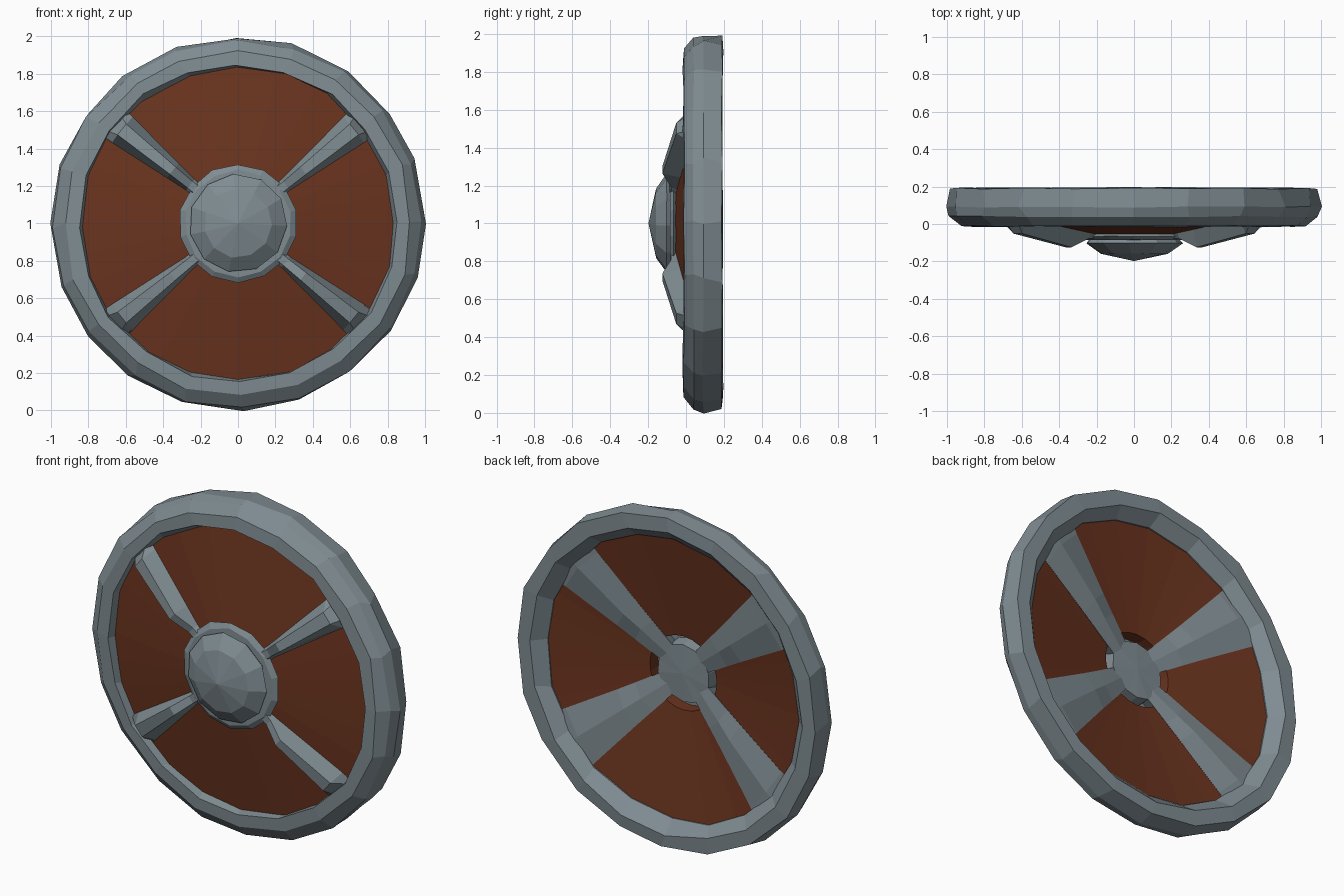
import bpy, bmesh, math, random

random.seed(4)
if "Cube" in bpy.data.objects:
    bpy.data.objects.remove(bpy.data.objects["Cube"], do_unlink=True)


def material(name, rgb):
    m = bpy.data.materials.new(name)
    m.use_nodes = True
    m.diffuse_color = (*rgb, 1)
    bsdf = m.node_tree.nodes["Principled BSDF"]
    bsdf.inputs["Base Color"].default_value = (*rgb, 1)
    bsdf.inputs["Roughness"].default_value = 0.8
    return m


steel = material("steel grey", (0.215, 0.265, 0.29))
wood = material("red brown wood", (0.145, 0.034, 0.0135))


def polar(r, degrees, y):
    a = math.radians(degrees)
    return (r * math.cos(a), y, 1 + r * math.sin(a))


def skin(name, loops, mat, ring=False, capped=False):
    """Join closed loops of points into a flat-shaded surface."""
    bm = bmesh.new()
    grid = [[bm.verts.new(p) for p in loop] for loop in loops]
    n, k = len(grid), len(grid[0])
    for i in range(n if ring else n - 1):
        for j in range(k):
            a, b = grid[i], grid[(i + 1) % n]
            bm.faces.new((a[j], a[(j + 1) % k], b[(j + 1) % k], b[j]))
    if capped:
        bm.faces.new(grid[0])
        bm.faces.new(grid[-1])
    bmesh.ops.remove_doubles(bm, verts=bm.verts, dist=0.0005)
    bmesh.ops.recalc_face_normals(bm, faces=bm.faces)
    mesh = bpy.data.meshes.new(name)
    bm.to_mesh(mesh)
    bm.free()
    mesh.materials.append(mat)
    ob = bpy.data.objects.new(name, mesh)
    bpy.context.collection.objects.link(ob)


def lathe(name, profile, sides, jitter, ring=False, start=0):
    """Spin (radius, y) points, with a little hand-hammered unevenness."""
    loops = []
    for r, y in profile:
        loop = []
        for j in range(sides):
            wob = random.uniform(-jitter, jitter) if r else 0
            turn = random.uniform(-150, 150) * jitter if r else 0
            loop.append(polar(r + wob, start + 360 * j / sides + turn, y + wob * 0.4))
        loops.append(loop)
    skin(name, loops, steel, ring)


def dish(r):
    """Depth of the shallow cone on the front of the panels."""
    return 0.03 - 0.153 * (0.84 - r)


THICK = 0.09    # depth of the panels behind that cone
STRAP = 39      # strap direction, degrees from horizontal
HALF = 6        # half angle covered by a strap

# Rim
lathe("rim", [(0.835, 0.03), (0.85, -0.015), (0.925, -0.01), (0.985, 0.04),
              (0.997, 0.09), (0.986, 0.19), (0.9, 0.194), (0.832, 0.125)],
      20, 0.009, ring=True, start=1)

# Thick wooden panels between the straps
for name, centre, half in (("right_panel", 180, STRAP - HALF), ("left_panel", 0, STRAP - HALF),
                           ("top_panel", 90, 90 - STRAP - HALF),
                           ("bottom_panel", 270, 90 - STRAP - HALF)):
    loops = []
    for t in range(-3, 4):
        a = centre + half * t / 3
        loops.append([polar(0.22, a, dish(0.22)), polar(0.86, a, dish(0.86)),
                      polar(0.86, a, dish(0.86) + THICK), polar(0.22, a, dish(0.22) + THICK)])
    skin(name, loops, wood, capped=True)

# Straps: narrow flat-topped ridge in front, broad low ridge behind
# (radius, front lift, front ridge share, front half angle, back half angle, back lift)
STATIONS = [(0.86, 0.0, 0.6, 6.3, 12, 0.01), (0.8, 0.075, 0.42, 6.3, 12, 0.02),
            (0.45, 0.095, 0.5, 6.3, 14, 0.03), (0.33, 0.03, 0.6, 6.3, 16, 0.02),
            (0.12, 0.0, 0.7, 16, 30, 0.01)]
for name, centre in (("upper_left_strap", STRAP), ("upper_right_strap", 180 - STRAP),
                     ("lower_right_strap", 180 + STRAP), ("lower_left_strap", -STRAP)):
    loops = []
    for r, lift, share, front, back, bulge in STATIONS:
        y = dish(r)
        loop = [polar(r, centre + front * s, y - (lift if abs(s) < 1 else 0))
                for s in (-1, -share, share, 1)]
        loop += [polar(r, centre + back * s, y + THICK + (0.004 if s else bulge))
                 for s in (1, 0, -1)]
        loops.append(loop)
    skin(name, loops, steel, capped=True)

# Collar with a hub that closes the back
lathe("boss_collar", [(0, 0.03), (0.17, 0.024), (0.18, -0.05), (0.295, -0.053),
                      (0.315, -0.066), (0.285, -0.085), (0, -0.09)], 14, 0.004, start=90)

# Domed boss
lathe("boss_dome", [(0, -0.08), (0.245, -0.08), (0.265, -0.102), (0.185, -0.158),
                    (0, -0.198)], 11, 0.004, start=95)
